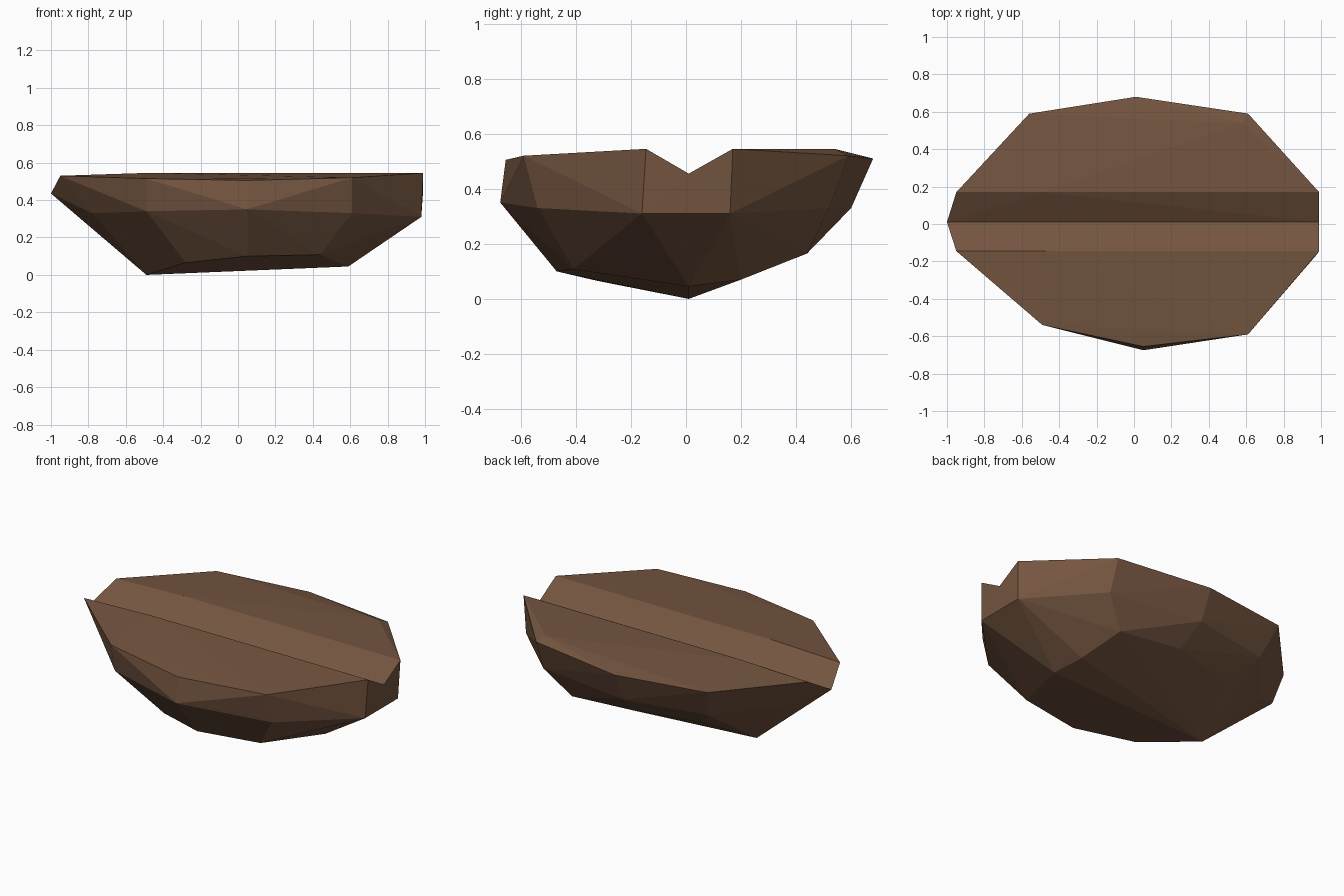
import bpy, bmesh
from mathutils import Vector

# Single roasted brown colour
brown = bpy.data.materials.new("roasted brown")
brown.diffuse_color = (0.175, 0.091, 0.051, 1)

# Centre line shared by both halves: groove floor, ends and belly ridge
spine = [(-1, 0.01, 0.435), (0.99, 0.01, 0.455), (-0.79, 0.01, 0.30),
         (0.98, 0.01, 0.31), (-0.49, 0.01, 0.0), (0.59, 0.01, 0.045)]

# Front half: groove lip, rim, widest ring, underside
front = [(-0.95, -0.145, 0.53), (0.99, -0.145, 0.545), (-0.49, -0.145, 0.545),
         (-0.49, -0.54, 0.515), (0.05, -0.655, 0.505), (0.61, -0.59, 0.52),
         (-0.78, -0.16, 0.33), (-0.49, -0.50, 0.34), (0.05, -0.675, 0.35),
         (0.61, -0.54, 0.33), (0.98, -0.16, 0.31),
         (-0.28, -0.32, 0.065), (0.05, -0.47, 0.10), (0.44, -0.41, 0.108)]

# Back half, same order
back = [(-0.95, 0.17, 0.53), (0.99, 0.17, 0.545), (-0.49, 0.17, 0.545),
        (-0.56, 0.59, 0.52), (0.01, 0.68, 0.51), (0.61, 0.59, 0.52),
        (0.58, 0.54, 0.545), (-0.78, 0.16, 0.33), (-0.50, 0.50, 0.33),
        (0.01, 0.60, 0.33), (0.61, 0.52, 0.33), (0.98, 0.16, 0.31),
        (-0.37, 0.35, 0.19), (0.05, 0.46, 0.20), (0.47, 0.44, 0.165),
        (0.55, 0.20, 0.07)]


def bean_half(name, points):
    """Convex faceted half, left open where it meets the other half."""
    bm = bmesh.new()
    for p in spine + points:
        bm.verts.new(p)
    bmesh.ops.convex_hull(bm, input=bm.verts)
    inner = [f for f in bm.faces if all(abs(v.co.y - 0.01) < 1e-4 for v in f.verts)]
    bmesh.ops.delete(bm, geom=inner, context='FACES')
    loose = [v for v in bm.verts if not v.link_faces]
    bmesh.ops.delete(bm, geom=loose, context='VERTS')
    bmesh.ops.recalc_face_normals(bm, faces=bm.faces)
    # open shells: make sure normals point away from the bean centre
    mid = Vector((0, sum(p[1] for p in points) / len(points), 0.3))
    flip = [f for f in bm.faces if f.normal.dot(f.calc_center_median() - mid) < 0]
    bmesh.ops.reverse_faces(bm, faces=flip)
    me = bpy.data.meshes.new(name)
    bm.to_mesh(me)
    bm.free()
    me.materials.append(brown)
    bpy.context.collection.objects.link(bpy.data.objects.new(name, me))


bean_half("front_bean_half", front)
bean_half("back_bean_half", back)
